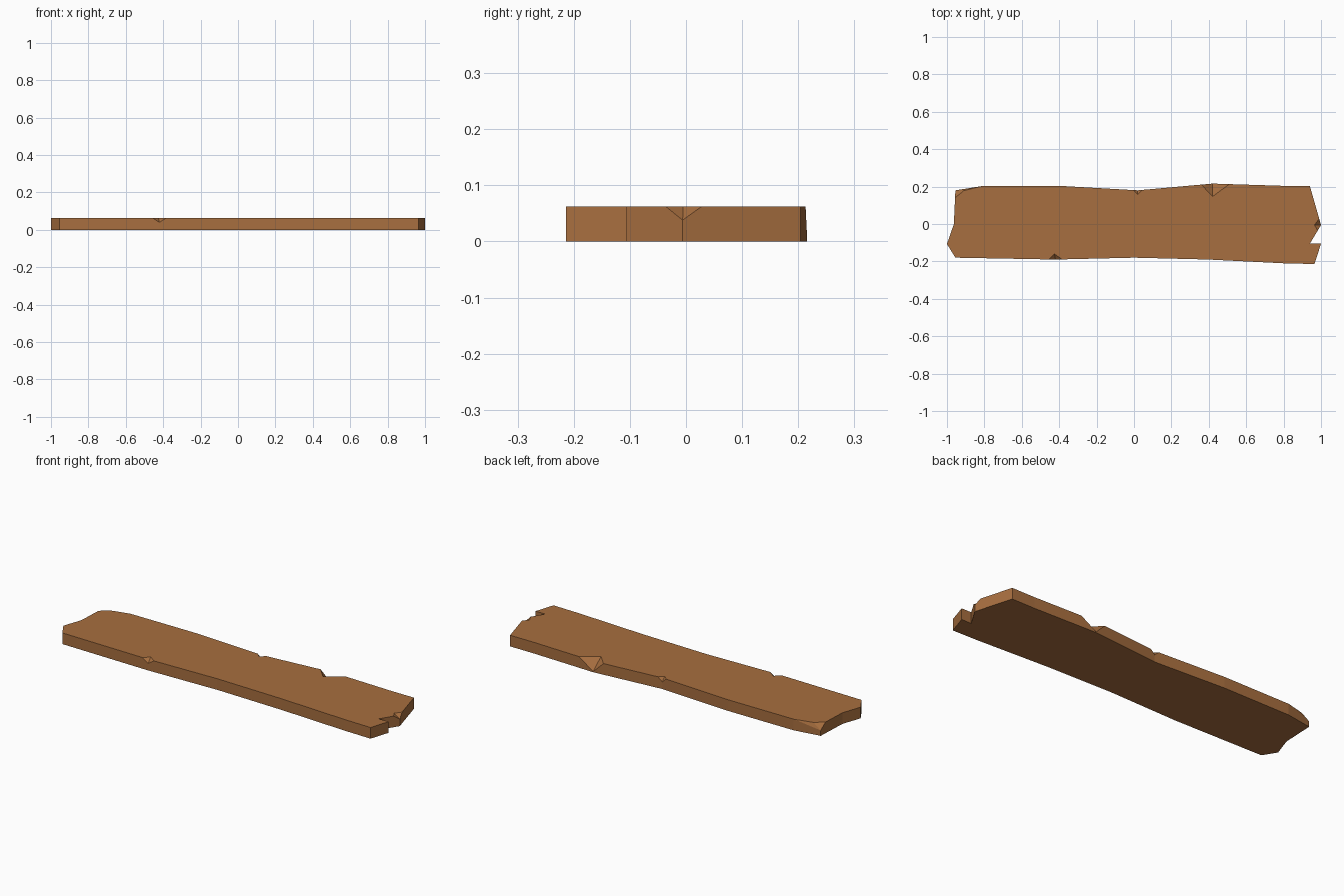
import bpy, bmesh
from mathutils import Vector

if "Cube" in bpy.data.objects:
    bpy.data.objects.remove(bpy.data.objects["Cube"])

T = 0.062  # plank thickness

# Outline, counter-clockwise: x, y, optional chip
# chip = (length along previous edge, length along next edge, inner top point, low z)
outline = [
    (-0.955, -0.18, None),
    (-0.42, -0.19, (0.035, 0.035, (-0.425, -0.16), 0.04)),
    (0.0, -0.18, None),
    (0.4, -0.19, None),
    (0.8, -0.21, None),
    (0.965, -0.214, None),
    (1.0, -0.105, None),
    (0.94, -0.105, None),
    (1.0, -0.006, (0.035, 0.035, (0.965, -0.005), 0.038)),
    (0.94, 0.204, None),
    (0.8, 0.204, None),
    (0.42, 0.216, (0.09, 0.06, (0.42, 0.147), 0.004)),
    (0.02, 0.18, (0.025, 0.025, (0.02, 0.157), 0.04)),
    (-0.4, 0.204, None),
    (-0.805, 0.204, None),
    (-0.955, 0.18, (0.148, 0.04, (-0.91, 0.178), 0.03)),
    (-0.963, 0.0, None),
    (-1.0, -0.107, None),
]

wood = bpy.data.materials.new("warm brown wood")
wood.diffuse_color = (0.39, 0.158, 0.05, 1)
wood.use_nodes = True
wood.node_tree.nodes["Principled BSDF"].inputs["Base Color"].default_value = wood.diffuse_color

bm = bmesh.new()
n = len(outline)
pts = [Vector((x, y, 0)) for x, y, _ in outline]
up = Vector((0, 0, T))
base = [bm.verts.new(p) for p in pts]
tops, lows = [], []

# Top ring, with a chipped pocket wherever one is listed
for i, (x, y, chip) in enumerate(outline):
    if chip is None:
        tops.append([bm.verts.new(pts[i] + up)])
        lows.append(None)
        continue
    d0, d1, inner, z = chip
    a = pts[i] + (pts[i - 1] - pts[i]).normalized() * d0 + up
    b = pts[i] + (pts[(i + 1) % n] - pts[i]).normalized() * d1 + up
    ring = [bm.verts.new(p) for p in (a, (*inner, T), b)]
    low = bm.verts.new((x, y, z))
    tops.append(ring)
    lows.append(low)
    bm.faces.new((ring[0], low, ring[1]))
    bm.faces.new((ring[1], low, ring[2]))

# Side walls
for i in range(n):
    j = (i + 1) % n
    loop = [base[i], base[j], lows[j], tops[j][0], tops[i][-1], lows[i]]
    bm.faces.new([v for v in loop if v])

# Underside and top
bm.faces.new(base[::-1])
bm.faces.new([v for ring in tops for v in ring])
bmesh.ops.recalc_face_normals(bm, faces=bm.faces)

mesh = bpy.data.meshes.new("wooden_plank")
bm.to_mesh(mesh)
bm.free()
mesh.materials.append(wood)
plank = bpy.data.objects.new("wooden_plank", mesh)
bpy.context.collection.objects.link(plank)
